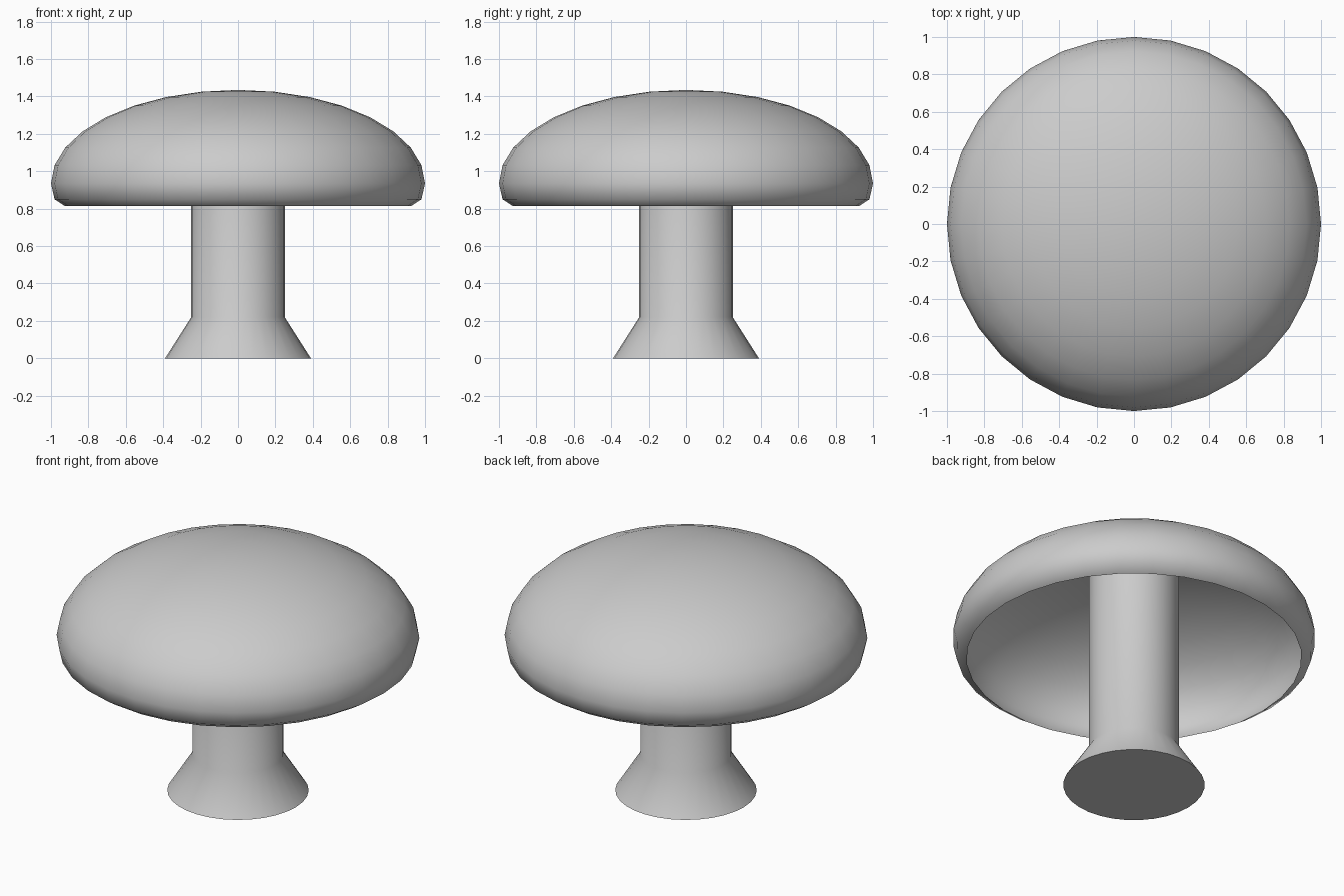
import bpy, bmesh, math
from mathutils import Matrix

if "Cube" in bpy.data.objects:
    bpy.data.objects.remove(bpy.data.objects["Cube"])

SIDES = 32


def finish(name, bm):
    mesh = bpy.data.meshes.new(name)
    bm.to_mesh(mesh)
    bm.free()
    obj = bpy.data.objects.new(name, mesh)
    bpy.context.collection.objects.link(obj)
    bpy.ops.object.select_all(action='DESELECT')
    obj.select_set(True)
    bpy.context.view_layer.objects.active = obj
    bpy.ops.object.shade_smooth_by_angle(angle=math.radians(50))
    return obj


# Cap: flattened sphere opened from below, with the last two rings curled under as a rim
CENTRE, HALF_HEIGHT = 0.935, 0.5
bm = bmesh.new()
bmesh.ops.create_uvsphere(bm, u_segments=SIDES, v_segments=16, radius=1)
bmesh.ops.delete(bm, geom=[v for v in bm.verts if v.co.z < -0.45], context='VERTS')
rim_heights = {1: 0.85, 2: 0.813}
for v in bm.verts:
    step = round(math.degrees(math.asin(max(-1, min(1, -v.co.z)))) / 11.25)
    v.co.z = rim_heights.get(step, CENTRE + HALF_HEIGHT * v.co.z)
finish("mushroom_cap", bm)

# Stem: straight shaft with a flared foot, ending inside the cap
bm = bmesh.new()
rings = []
for radius, z in [(0.39, 0), (0.25, 0.22), (0.25, 1.38)]:
    rings.append([bm.verts.new((radius * math.cos(a), radius * math.sin(a), z))
                  for a in (2 * math.pi * i / SIDES for i in range(SIDES))])
for low, high in zip(rings, rings[1:]):
    for i in range(SIDES):
        j = (i + 1) % SIDES
        bm.faces.new((low[i], low[j], high[j], high[i]))
bm.faces.new(rings[0][::-1])
bm.faces.new(rings[-1])
finish("mushroom_stem", bm)
